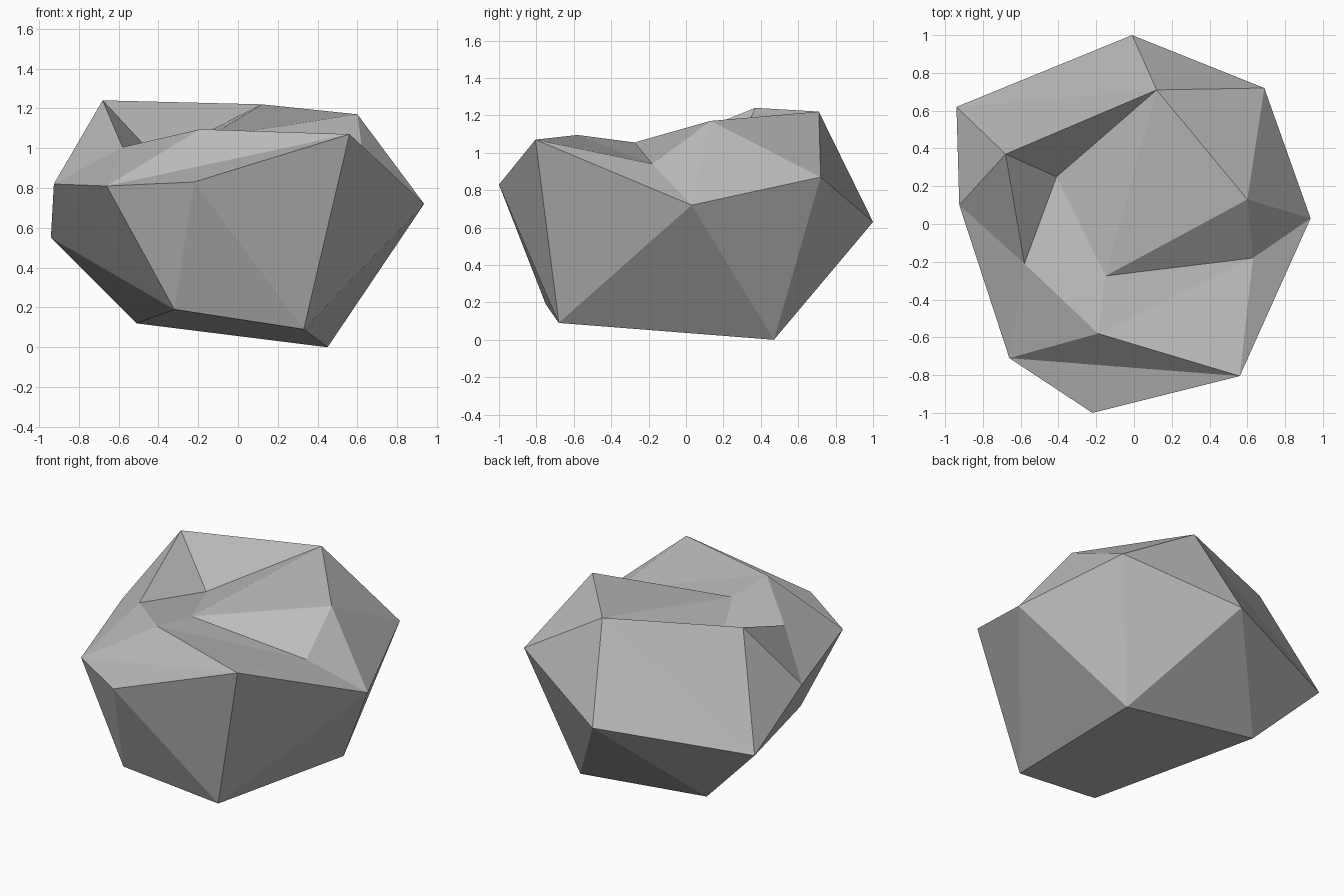
import bpy
import bmesh

cube = bpy.data.objects.get("Cube")
if cube:
    bpy.data.objects.remove(cube, do_unlink=True)

# Stone colour
stone = bpy.data.materials.new("grey_stone")
stone.use_nodes = True
grey = (0.5, 0.5, 0.5, 1)
stone.diffuse_color = grey
shader = stone.node_tree.nodes["Principled BSDF"]
shader.inputs["Base Color"].default_value = grey
shader.inputs["Roughness"].default_value = 0.9

# Corners of the boulder, grouped by level
base = {
    "base_front_left": (.33, -.68, .09), "base_front_right": (-.32, -.75, .19),
    "base_back_left": (.45, .47, 0), "base_back_right": (-.51, .51, .12),
}
waist = {
    "back": (-.01, 1, .63), "back_left": (.69, .72, .87), "left": (.935, .03, .72),
    "front": (-.22, -1, .83), "front_right": (-.66, -.71, .81),
    "right": (-.925, .1, .82), "back_right": (-.94, .62, .55),
}
crown = {
    "back_peak": (.12, .71, 1.22), "right_peak": (-.68, .37, 1.24),
    "left_peak": (.6, .13, 1.17), "front_peak": (.56, -.805, 1.07),
    "front_ridge": (-.19, -.58, 1.095),
}
hollow = {
    "cleft": (-.41, .25, .95), "saddle": (-.58, -.21, 1.005),
    "ledge": (-.15, -.275, 1.055), "notch": (.63, -.18, .94),
}

bm = bmesh.new()
corner = {name: bm.verts.new(co)
          for level in (base, waist, crown, hollow) for name, co in level.items()}


def facet(names):
    bm.faces.new([corner[n] for n in names.split()])


def fan(hub, rim):
    """Close a ring of triangles around one corner."""
    ring = rim.split()
    for a, b in zip(ring, ring[1:] + ring[:1]):
        facet(f"{hub} {a} {b}")


# Rings of facets around the main corners
fan("back", "back_right back_peak back_left base_back_left base_back_right")
fan("left", "left_peak notch front_peak base_front_left base_back_left back_left")
fan("front_right", "right saddle front_ridge front_peak front base_front_right")
fan("right_peak", "back_right back_peak cleft saddle right")
fan("ledge", "cleft back_peak left_peak notch front_ridge saddle")

# Facets between the rings
facet("back_peak back_left left_peak")
facet("front_ridge notch front_peak")
facet("front base_front_right base_front_left")
facet("front base_front_left front_peak")
facet("right base_front_right back_right")
facet("back_right base_front_right base_back_right")

# Underside
facet("base_front_left base_front_right base_back_right")
facet("base_front_left base_back_right base_back_left")

bmesh.ops.recalc_face_normals(bm, faces=bm.faces)
mesh = bpy.data.meshes.new("boulder")
bm.to_mesh(mesh)
bm.free()
mesh.materials.append(stone)
bpy.context.collection.objects.link(bpy.data.objects.new("boulder", mesh))
